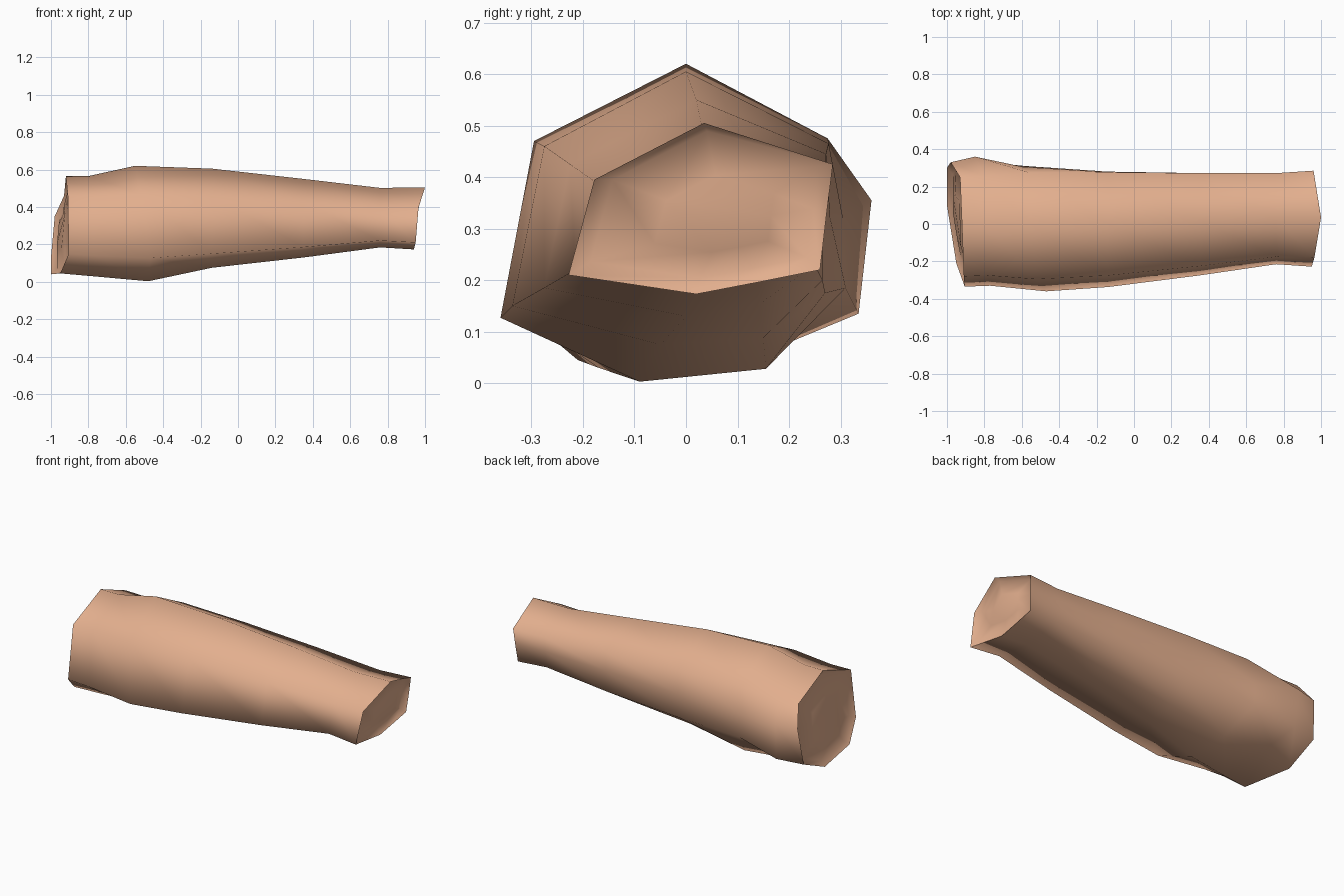
import bpy, bmesh, math

if "Cube" in bpy.data.objects:
    bpy.data.objects.remove(bpy.data.objects["Cube"])

skin = bpy.data.materials.new("skin")
skin.diffuse_color = (0.77, 0.43, 0.272, 1)
skin.use_nodes = True
skin.node_tree.nodes["Principled BSDF"].inputs["Base Color"].default_value = skin.diffuse_color


def ring(x, points):
    """Upright cross-section at x from (y, z) points."""
    return [(x, y, z) for y, z in points]


# Cross-sections go round: top, front high, front low,
# bottom, bottom back, back low, back high, back top
elbow_rim = [(-.92, 0, .565), (-.91, -.28, .46), (-.905, -.335, .15), (-.95, -.21, .045),
             (-1, .10, .04), (-1, .30, .13), (-.98, .33, .35), (-.93, .25, .46)]
elbow_bump = [(-.80, 0, .565), (-.78, -.275, .46), (-.77, -.33, .14), (-.78, -.17, .03),
              (-.80, .19, .075), (-.84, .335, .135), (-.85, .36, .355), (-.80, .255, .455)]
muscle = [(-.55, 0, .62), (-.52, -.295, .47), (-.47, -.36, .127), (-.48, -.09, .003),
          (-.50, .155, .028), (-.58, .31, .185), (-.59, .305, .318), (-.56, .275, .475)]
wrist_rim = [(1, .035, .505), (.965, -.178, .395), (.95, -.228, .21), (.94, .02, .173),
             (.942, .14, .196), (.945, .26, .22), (.955, .273, .33), (.96, .285, .425)]


def inset(rim, scale, depth, shift_z=0):
    """Smaller copy of a rim, pushed along x."""
    n = len(rim)
    c = [sum(p[k] for p in rim) / n for k in range(3)]
    return [(c[0] + (x - c[0]) * scale + depth, c[1] + (y - c[1]) * scale,
             c[2] + (z - c[2]) * scale + shift_z) for x, y, z in rim]


# Rings from the elbow plug, along the arm, to the wrist plug
rings = [
    inset(elbow_rim, .45, .005), inset(elbow_rim, .88, .025), elbow_rim, elbow_bump, muscle,
    ring(-.14, [(0, .605), (-.275, .46), (-.337, .15), (-.05, .075),
                (.15, .088), (.27, .175), (.28, .32), (.277, .465)]),
    ring(.35, [(.02, .55), (-.225, .425), (-.275, .185), (0, .13),
               (.14, .152), (.265, .20), (.27, .325), (.272, .445)]),
    ring(.76, [(.03, .502), (-.175, .39), (-.215, .22), (.02, .184),
               (.14, .203), (.25, .23), (.265, .33), (.272, .42)]),
    wrist_rim, inset(wrist_rim, .86, -.025, .012), inset(wrist_rim, .45, -.008, .008),
]

bm = bmesh.new()
loops = [[bm.verts.new(p) for p in r] for r in rings]
for a, b in zip(loops, loops[1:]):
    for i in range(len(a)):
        j = (i + 1) % len(a)
        bm.faces.new((a[i], a[j], b[j], b[i]))

# Close the plug at each end
for loop in (loops[0], loops[-1]):
    bm.faces.new(loop)
bmesh.ops.recalc_face_normals(bm, faces=bm.faces)

mesh = bpy.data.meshes.new("forearm")
bm.to_mesh(mesh)
bm.free()
mesh.materials.append(skin)
forearm = bpy.data.objects.new("forearm", mesh)
bpy.context.collection.objects.link(forearm)

# Smooth skin that rolls over the end rims
bpy.context.view_layer.objects.active = forearm
forearm.select_set(True)
bpy.ops.object.shade_smooth_by_angle(angle=math.radians(110))
